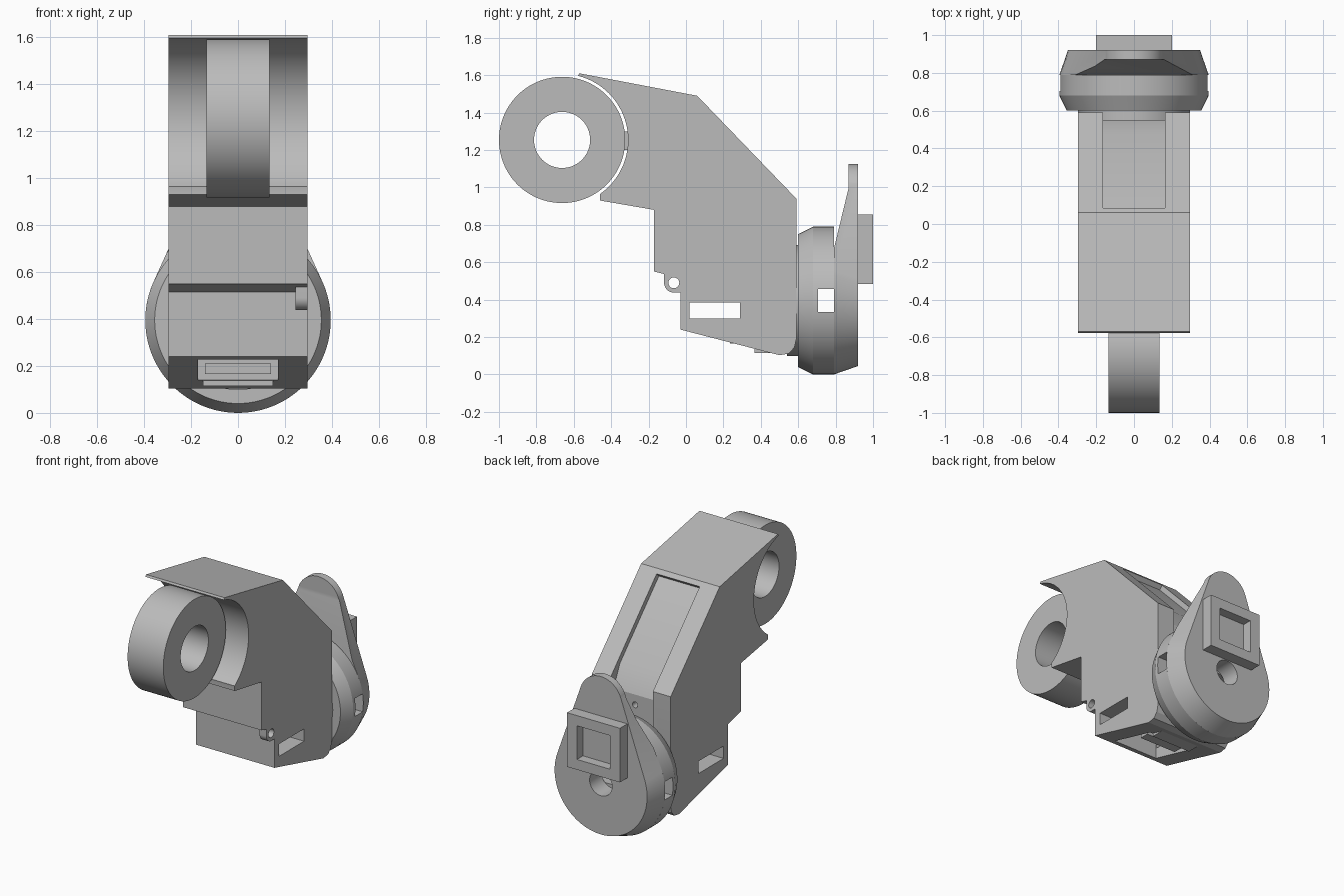
import bpy
from math import sin, cos, pi, asin

cube = bpy.data.objects.get("Cube")
if cube:
    bpy.data.objects.remove(cube, do_unlink=True)

grey = bpy.data.materials.new("plain_grey")
grey.use_nodes = True
grey.diffuse_color = (0.5, 0.5, 0.5, 1)
grey.node_tree.nodes["Principled BSDF"].inputs["Base Color"].default_value = (0.5, 0.5, 0.5, 1)


def loft(name, loops):
    """Closed solid through loops that share one point count."""
    n = len(loops[0])
    verts = [p for loop in loops for p in loop]
    faces = [tuple(range(n)), tuple(range(len(verts) - n, len(verts)))]
    for k in range(len(loops) - 1):
        a, b = k * n, (k + 1) * n
        faces += [(a + i, a + (i + 1) % n, b + (i + 1) % n, b + i) for i in range(n)]
    mesh = bpy.data.meshes.new(name)
    mesh.from_pydata(verts, [], faces)
    mesh.materials.append(grey)
    obj = bpy.data.objects.new(name, mesh)
    bpy.context.collection.objects.link(obj)
    activate(obj)
    bpy.ops.object.mode_set(mode='EDIT')
    bpy.ops.mesh.select_all(action='SELECT')
    bpy.ops.mesh.normals_make_consistent(inside=False)
    bpy.ops.object.mode_set(mode='OBJECT')
    return obj


def activate(obj):
    bpy.ops.object.select_all(action='DESELECT')
    obj.select_set(True)
    bpy.context.view_layer.objects.active = obj


def prism(name, profile, x0, x1):
    """Side profile in (y, z) extruded across x."""
    return loft(name, [[(x, y, z) for y, z in profile] for x in (x0, x1)])


def box(name, x0, x1, y0, y1, z0, z1):
    return prism(name, [(y0, z0), (y1, z0), (y1, z1), (y0, z1)], x0, x1)


def circle(cy, cz, r, n=96):
    return [(cy + r * cos(2 * pi * i / n), cz + r * sin(2 * pi * i / n)) for i in range(n)]


def turned(name, cz, rings):
    """Solid of revolution about a y axis; rings are (y, radius)."""
    return loft(name, [[(x, y, z) for x, z in circle(0, cz, r)] for y, r in rings])


def cut(obj, *cutters):
    for cutter in cutters:
        activate(obj)
        mod = obj.modifiers.new("cut", 'BOOLEAN')
        mod.operation, mod.solver, mod.object = 'DIFFERENCE', 'EXACT', cutter
        bpy.ops.object.modifier_apply(modifier=mod.name)
        bpy.data.objects.remove(cutter, do_unlink=True)


def smooth(obj):
    activate(obj)
    bpy.ops.object.shade_smooth_by_angle(angle=0.4)


JOINT = (-0.6625, 1.254)
AXIS_Z = 0.395

# Arm body with socket, recessed panel, side slot and open underside
body = prism("arm_body", [
    (-0.57, 1.61), (0.06, 1.49), (0.59, 0.94), (0.59, 0.19), (0.58, 0.145),
    (0.55, 0.112), (0.5, 0.103), (-0.03, 0.24), (-0.03, 0.515), (-0.17, 0.55),
    (-0.17, 0.88), (-0.46, 0.93), (-0.46, 0.96), (-0.58, 1.59)], -0.297, 0.297)
cut(body,
    prism("socket", circle(*JOINT, 0.353), -0.5, 0.5),
    prism("panel_recess", [(0.085, 1.465), (0.06, 1.44), (0.48, 1.005), (0.55, 0.86),
                           (0.55, 0.6), (0.7, 0.6), (0.7, 1.0), (0.2, 1.5)], -0.163, 0.163),
    box("side_slot", -0.5, 0.5, 0.018, 0.29, 0.3, 0.384),
    box("underside_opening", -0.17, 0.17, 0.015, 0.36, 0.0, 0.35),
    turned("panel_hole", 0.79, [(0.5, 0.02), (0.7, 0.02)]))
smooth(body)

# Ring at the upper joint
ring = prism("joint_ring", circle(*JOINT, 0.3375), -0.135, 0.135)
cut(ring, prism("ring_bore", circle(*JOINT, 0.15), -0.3, 0.3))
smooth(ring)
box("ring_neck", -0.1, 0.1, -0.36, -0.28, 1.2, 1.3)

# Small pierced lug on the left front edge
LUG = (-0.065, 0.49)
lug_curve = [(LUG[0] + 0.052 * cos(a), LUG[1] + 0.052 * sin(a))
             for a in [pi + i * pi / 24 for i in range(13)]]
lug = prism("cable_lug", [(-0.117, 0.537)] + lug_curve + [(-0.025, 0.438), (-0.025, 0.514)],
            0.245, 0.297)
cut(lug, prism("lug_hole", circle(*LUG, 0.029, 32), 0.2, 0.4))
smooth(lug)

# Underside clips
box("underside_clip", -0.14, 0.14, 0.235, 0.3, 0.165, 0.21)
box("underside_tray", -0.15, 0.15, 0.365, 0.46, 0.115, 0.17)

# Hub and wheel drum
smooth(turned("wheel_hub", AXIS_Z, [(0.54, 0.297), (0.61, 0.297)]))
drum = turned("wheel_drum", AXIS_Z, [(0.6, 0.355), (0.68, 0.395), (0.79, 0.395)])
cut(drum, box("drum_slot", -0.5, 0.5, 0.705, 0.8, 0.335, 0.458))
smooth(drum)


# Teardrop back plate, thinned toward its tip
def teardrop(y, big, small=0.16, top=0.965, n=48):
    lean = asin((big - small) / (top - AXIS_Z))
    points = []
    for r, cz, start, end in ((small, top, lean, pi - lean),
                              (big, AXIS_Z, pi - lean, 2 * pi + lean)):
        for i in range(n + 1):
            a = start + (end - start) * i / n
            points.append((r * cos(a), y, cz + r * sin(a)))
    return points


plate = loft("back_plate", [teardrop(0.79, 0.395), teardrop(0.92, 0.35)])
cut(plate,
    prism("tip_cut", [(0.7, 0.67), (0.79, 0.67), (0.87, 1.0), (0.87, 1.3), (0.7, 1.3)], -0.6, 0.6),
    turned("axle_hole", AXIS_Z, [(0.7, 0.085), (1.0, 0.085)]))
smooth(plate)

# Square socket on the back
frame = box("square_socket", -0.2, 0.2, 0.91, 1.0, 0.485, 0.855)
cut(frame, box("socket_pocket", -0.125, 0.125, 0.935, 1.1, 0.555, 0.785))
